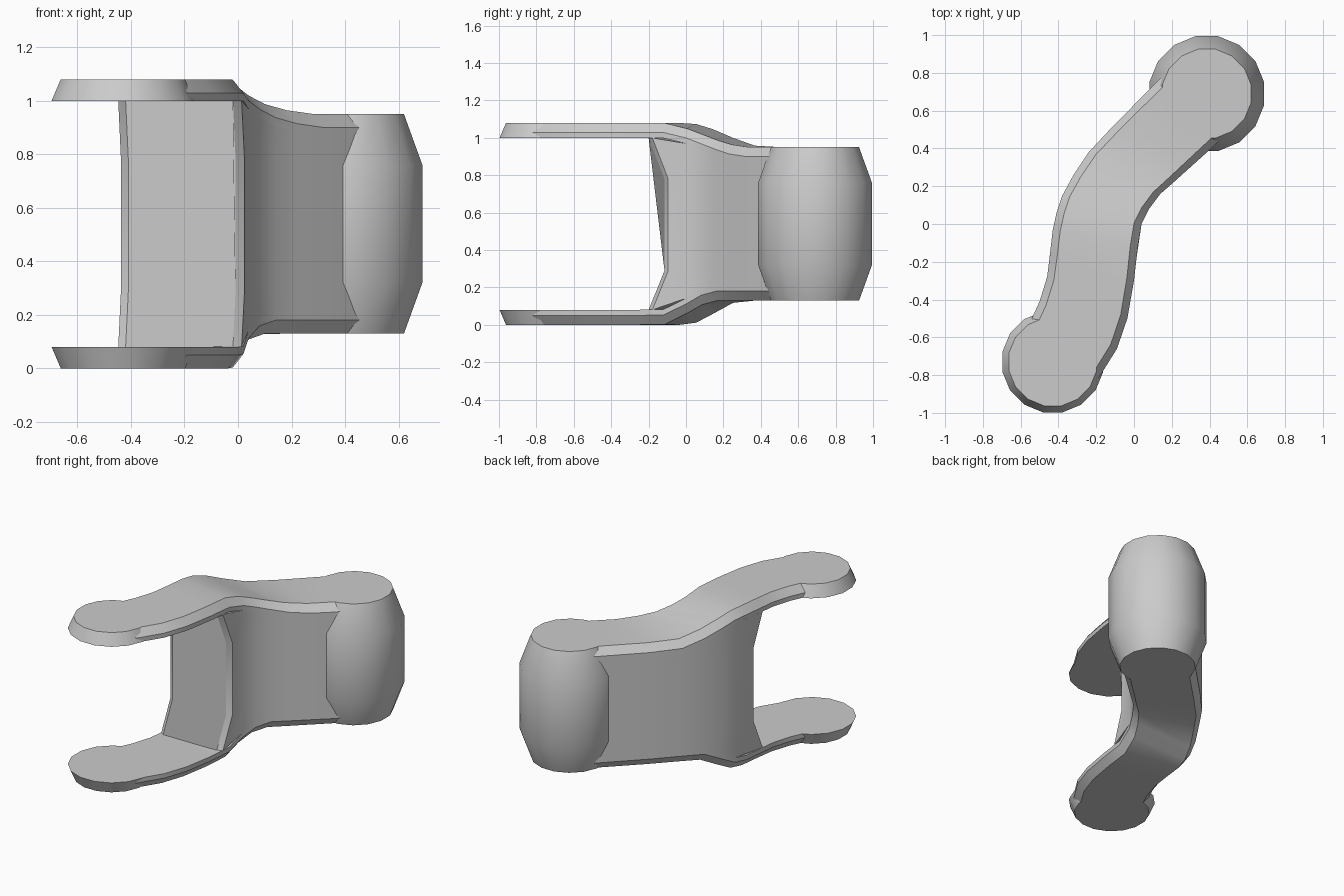
import bpy, bmesh, math
from mathutils import Vector

cube = bpy.data.objects.get("Cube")
if cube:
    bpy.data.objects.remove(cube, do_unlink=True)

grey = bpy.data.materials.new("plain grey")
grey.use_nodes = True
grey.diffuse_color = (0.6, 0.6, 0.6, 1)
grey.node_tree.nodes["Principled BSDF"].inputs["Base Color"].default_value = (0.6, 0.6, 0.6, 1)

# Plan outline of the curved arm, from fork tip to knuckle
LEFT = [(-0.55, -0.52), (-0.50, -0.41), (-0.46, -0.28), (-0.445, -0.16), (-0.43, -0.03), (-0.41, 0.06),
        (-0.38, 0.15), (-0.32, 0.26), (-0.24, 0.38), (-0.10, 0.53), (0.09, 0.72), (0.20, 0.83)]
RIGHT = [(-0.19, -0.82), (-0.09, -0.66), (-0.035, -0.50), (0.0, -0.30), (0.02, -0.12), (0.04, 0.0),
         (0.08, 0.08), (0.14, 0.16), (0.22, 0.23), (0.32, 0.32), (0.42, 0.41), (0.52, 0.51)]
HEIGHT, STEP, THICK, LIP, INSET = 1.08, 0.13, 0.08, 0.05, 0.04
# Where the outer faces step inward along y: (side, face) -> start, end
RAMP = {("L", 1): (0.0, 0.45), ("R", 1): (-0.15, 0.33), ("L", -1): (0.0, 0.32), ("R", -1): (-0.15, 0.16)}


def face_z(side, sign, y):
    start, end = RAMP[side, sign]
    t = min(max((y - start) / (end - start), 0), 1)
    drop = STEP * t * t * (3 - 2 * t)
    return HEIGHT - drop if sign > 0 else drop


def x_at(curve, y):
    for (x0, y0), (x1, y1) in zip(curve, curve[1:]):
        if y0 <= y <= y1:
            return x0 + (x1 - x0) * (y - y0) / (y1 - y0)
    return curve[-1][0]


def loft(name, rings):
    """Skin a closed solid over rings of equal length."""
    bm = bmesh.new()
    rows = [[bm.verts.new(p) for p in ring] for ring in rings]
    n = len(rows[0])
    for a, b in zip(rows, rows[1:]):
        for i in range(n):
            j = (i + 1) % n
            bm.faces.new((a[i], a[j], b[j], b[i]))
    bm.faces.new(rows[0])
    bm.faces.new(rows[-1])
    bmesh.ops.recalc_face_normals(bm, faces=bm.faces)
    mesh = bpy.data.meshes.new(name)
    bm.to_mesh(mesh)
    bm.free()
    obj = bpy.data.objects.new(name, mesh)
    bpy.context.collection.objects.link(obj)
    mesh.materials.append(grey)
    bpy.ops.object.select_all(action="DESELECT")
    obj.select_set(True)
    bpy.context.view_layer.objects.active = obj
    bpy.ops.object.shade_smooth_by_angle(angle=math.radians(30))
    return obj


def turned(name, centre, profile, sides=16):
    """Round part from (radius, z) pairs."""
    cx, cy = centre
    angles = [2 * math.pi * (i + 0.5) / sides for i in range(sides)]
    return loft(name, [[(cx + r * math.cos(a), cy + r * math.sin(a), z) for a in angles]
                       for r, z in profile])


# Knuckle barrel
turned("knuckle", (0.385, 0.69), [(0.24, 0.13), (0.31, 0.32), (0.31, 0.76), (0.24, 0.95)])

# Fork plates with bevelled rims and rounded tips
for sign, label in ((1, "upper"), (-1, "lower")):
    rings = []
    for l, r in zip(LEFT, RIGHT):
        lo, ro = Vector((*l, face_z("L", sign, l[1]))), Vector((*r, face_z("R", sign, r[1])))
        across = (ro - lo)
        across.z = 0
        across = across.normalized() * INSET
        down = Vector((0, 0, -sign))
        rings.append([lo + across, ro - across, ro + down * LIP, ro + down * THICK,
                      lo + down * THICK, lo + down * LIP])
    loft(label + "_plate", rings)
    outer = HEIGHT if sign > 0 else 0
    turned(label + "_tip", (-0.43, -0.73), [(0.272, outer - sign * THICK), (0.237, outer)])

# Web between the plates; its front edge is flared and chamfered
web = []
for inset, back in ((0.03, 0.0), (0.0, 0.02)):
    ring = []
    for curve, side, flip in ((LEFT, 1, 1), (RIGHT, -1, -1)):
        levels = [(HEIGHT - THICK, -0.2), (0.78, -0.115), (0.29, -0.115), (THICK, -0.2)]
        for z, y in levels[::flip]:
            ring.append((x_at(curve, y + back) + side * inset, y + back, z))
    web.append(ring)
for l, r in list(zip(LEFT, RIGHT))[5:]:
    ring = []
    for point, side, flip in ((l, "L", 1), (r, "R", -1)):
        top = face_z(side, 1, point[1]) - THICK
        low = face_z(side, -1, point[1]) + THICK
        ring += [(*point, z) for z in (top, 0.78, 0.29, low)[::flip]]
    web.append(ring)
loft("web", web)
